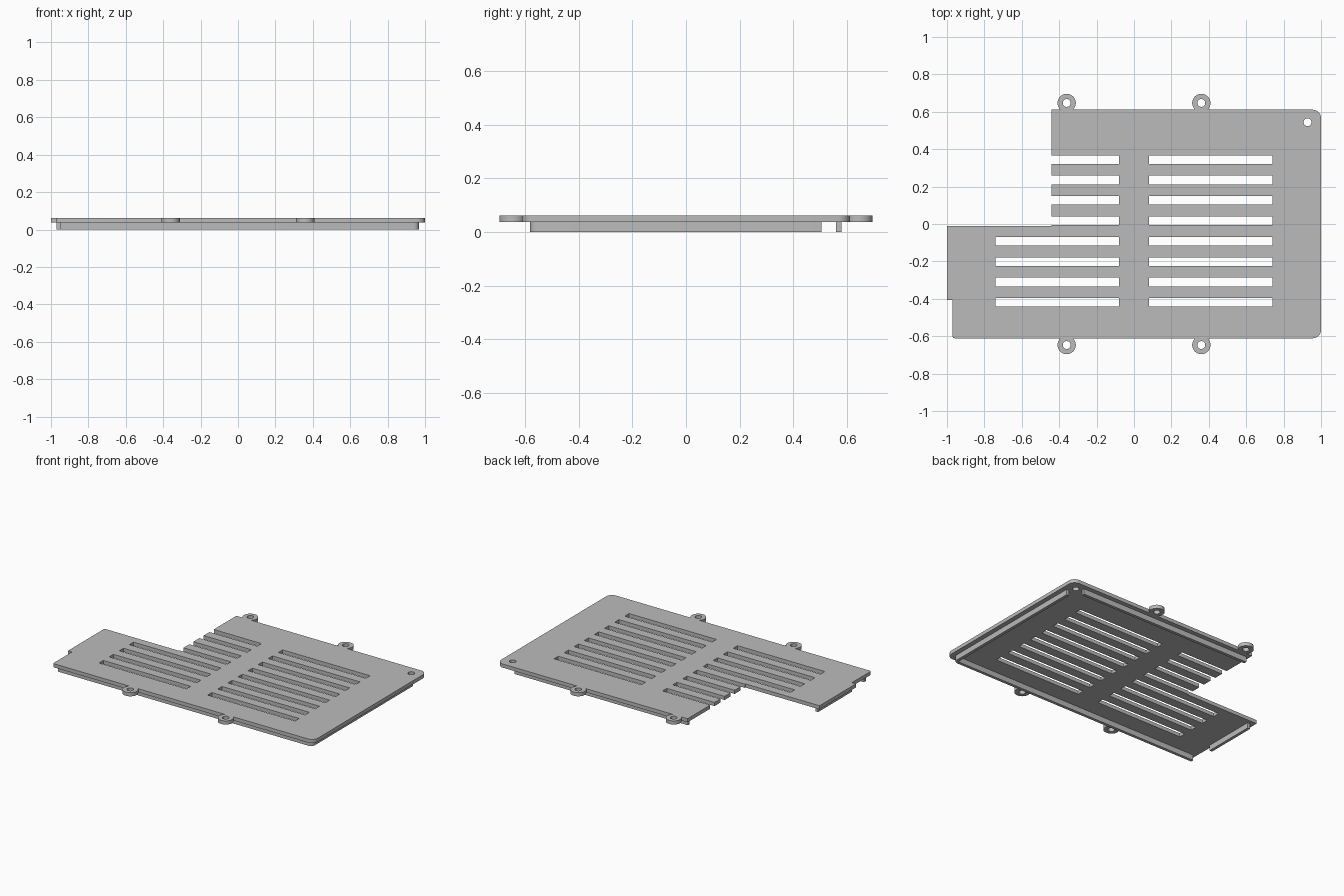
import bpy, bmesh, math
from mathutils import Vector

cube = bpy.data.objects.get("Cube")
if cube:
    bpy.data.objects.remove(cube)

LIP_TOP, TOP = 0.037, 0.062     # underside and top of the plate
BACK = 0.611                    # half depth of the plate

grey = bpy.data.materials.new("grey plastic")
grey.use_nodes = True
colour = (0.5, 0.5, 0.5, 1)
grey.diffuse_color = colour
grey.node_tree.nodes["Principled BSDF"].inputs["Base Color"].default_value = colour


def prism(name, outline, z0, z1):
    """Extrude a counter-clockwise outline from z0 to z1."""
    bm = bmesh.new()
    face = bm.faces.new([bm.verts.new((x, y, z0)) for x, y in outline])
    top = bmesh.ops.extrude_face_region(bm, geom=[face])["geom"]
    bmesh.ops.translate(bm, vec=(0, 0, z1 - z0),
                        verts=[v for v in top if isinstance(v, bmesh.types.BMVert)])
    bmesh.ops.recalc_face_normals(bm, faces=bm.faces)
    mesh = bpy.data.meshes.new(name)
    bm.to_mesh(mesh)
    bm.free()
    mesh.materials.append(grey)
    obj = bpy.data.objects.new(name, mesh)
    bpy.context.collection.objects.link(obj)
    return obj


def box(name, x0, x1, y0, y1, z0, z1):
    return prism(name, [(x0, y0), (x1, y0), (x1, y1), (x0, y1)], z0, z1)


def arc(cx, cy, r, a0, a1, n):
    return [(cx + r * math.cos(math.radians(a0 + (a1 - a0) * i / n)),
             cy + r * math.sin(math.radians(a0 + (a1 - a0) * i / n)))
            for i in range(n + 1)]


def disc(name, x, y, r, z0, z1):
    return prism(name, arc(x, y, r, 0, 360, 32)[:-1], z0, z1)


def combine(target, tools, operation):
    """Apply booleans to the target and discard the tools."""
    for tool in tools:
        tool.hide_render = True
        mod = target.modifiers.new("bool", 'BOOLEAN')
        mod.operation = operation
        mod.solver = 'EXACT'
        mod.object = tool
    graph = bpy.context.evaluated_depsgraph_get()
    mesh = bpy.data.meshes.new_from_object(target.evaluated_get(graph))
    target.modifiers.clear()
    target.data = mesh
    for tool in tools:
        bpy.data.objects.remove(tool)


# Cover plate with its stepped left side and rounded corners
R = 0.045
outline = (arc(-0.96, -BACK + 0.01, 0.01, 180, 270, 4)
           + arc(1 - R, -BACK + R, R, -90, 0, 8)
           + arc(1 - R, BACK - R, R, 0, 90, 8)
           + [(-0.44, BACK), (-0.44, -0.012), (-1, -0.012), (-1, -0.405), (-0.97, -0.405)])
plate = prism("cover_plate", outline, LIP_TOP, TOP)

# Screw tabs on the front and back edges
spots = [(x, y) for x in (-0.36, 0.36) for y in (-0.647, 0.647)]
combine(plate, [disc("tab", x, y, 0.049, LIP_TOP, TOP) for x, y in spots], 'UNION')

# Vent slots and screw holes; the back left slots run out through the edge
cutters = [disc("hole", x, y, 0.021, 0, 0.1) for x, y in spots + [(0.928, 0.544)]]
for i in range(8):
    y = 0.344 - 0.109 * i
    left = -0.5 if i < 4 else -0.74
    for x0, x1 in ((0.08, 0.74), (left, -0.08)):
        cutters.append(box("slot", x0, x1, y - 0.023, y + 0.023, 0, 0.1))
combine(plate, cutters, 'DIFFERENCE')

# Locating lip under the plate: front and right walls joined by a round corner
OUT, IN, r = 0.968, 0.948, 0.03
lip = ([(-0.95, -0.582)] + arc(OUT - r, -0.582 + r, r, -90, 0, 6)
       + [(OUT, 0.505), (IN, 0.505)]
       + arc(OUT - r, -0.582 + r, r - 0.02, 0, -90, 6) + [(-0.95, -0.562)])
prism("front_right_lip", lip, 0, LIP_TOP)
box("back_lip", -0.42, 0.89, 0.56, 0.58, 0, LIP_TOP)
box("left_lip", -0.97, -0.95, -0.405, -0.04, 0, LIP_TOP)

# Smooth the round parts, keep the edges sharp
bpy.ops.object.select_all(action='DESELECT')
for obj in bpy.context.collection.objects:
    if obj.type == 'MESH' and grey.name in obj.data.materials:
        obj.select_set(True)
bpy.context.view_layer.objects.active = plate
bpy.ops.object.shade_smooth_by_angle(angle=math.radians(30))
